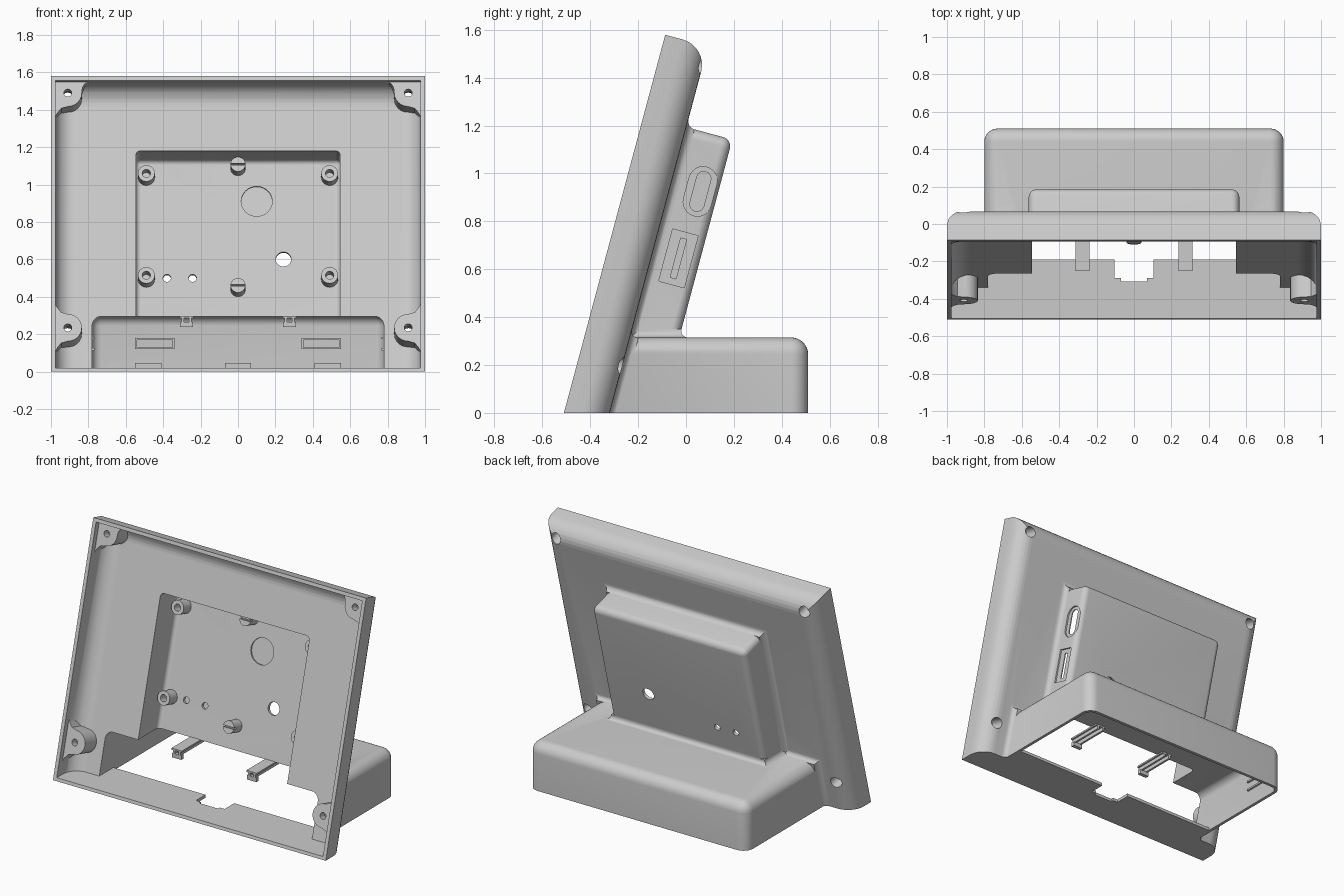
import bpy, bmesh
from math import sin, cos, pi, radians
from mathutils import Vector

if "Cube" in bpy.data.objects:
    bpy.data.objects.remove(bpy.data.objects["Cube"])

S, C = sin(radians(15)), cos(radians(15))
grey = bpy.data.materials.new("light grey plastic")
grey.use_nodes = True
grey.diffuse_color = (0.6, 0.6, 0.6, 1)
grey.node_tree.nodes["Principled BSDF"].inputs["Base Color"].default_value = (0.6, 0.6, 0.6, 1)


def tilt(x, v, w):
    """Point on the leaning panel: v runs up the slope, w runs back through it."""
    return Vector((x, -0.51 + v * S + w * C, v * C - w * S))


def level(x, w, z):
    """Point at depth w behind the panel front and at height z."""
    return tilt(x, (z + w * S) / C, w)


def loft(name, rings, bevel_edges=(), radius=0, segments=8):
    """Closed solid through matching rings of points."""
    bm = bmesh.new()
    rows = [[bm.verts.new(p) for p in ring] for ring in rings]
    n = len(rows[0])
    for a, b in zip(rows, rows[1:]):
        for i in range(n):
            j = (i + 1) % n
            bm.faces.new((a[i], a[j], b[j], b[i]))
    bm.faces.new(rows[0][::-1])
    bm.faces.new(rows[-1])
    bmesh.ops.recalc_face_normals(bm, faces=bm.faces[:])
    if bevel_edges:
        flat = rows[0] + rows[-1]
        edges = [bm.edges.get((flat[i], flat[j])) for i, j in bevel_edges]
        bmesh.ops.bevel(bm, geom=edges, offset=radius, segments=segments,
                        profile=0.5, affect='EDGES')
        bmesh.ops.recalc_face_normals(bm, faces=bm.faces[:])
    mesh = bpy.data.meshes.new(name)
    bm.to_mesh(mesh)
    bm.free()
    mesh.materials.append(grey)
    obj = bpy.data.objects.new(name, mesh)
    bpy.context.collection.objects.link(obj)
    return obj


def prism(name, half, points, bevel_edges=(), radius=0):
    """Side profile stretched across the full width."""
    rings = [[Vector((x, p.y, p.z)) for p in points] for x in (-half, half)]
    return loft(name, rings, bevel_edges, radius)


def block(name, x, y, z):
    return loft(name, [[(x[0], a, b) for a, b in ((y[0], z[0]), (y[1], z[0]), (y[1], z[1]), (y[0], z[1]))],
                       [(x[1], a, b) for a, b in ((y[0], z[0]), (y[1], z[0]), (y[1], z[1]), (y[0], z[1]))]])


def slab(name, outline, w0, w1):
    """Outline in (x, v) pushed through the panel depth."""
    return loft(name, [[tilt(x, v, w) for x, v in outline] for w in (w0, w1)])


def disc(x, v, r, w0, w1):
    return slab("disc", [(x + r * cos(i * pi / 16), v + r * sin(i * pi / 16)) for i in range(32)], w0, w1)


def combine(a, b, op):
    mod = a.modifiers.new("join", 'BOOLEAN')
    mod.operation, mod.solver, mod.object = op, 'EXACT', b
    bpy.context.view_layer.objects.active = a
    bpy.ops.object.modifier_apply(modifier=mod.name)
    bpy.data.objects.remove(b)


def cut(a, b):
    combine(a, b, 'DIFFERENCE')


def top_edges(n):
    """Back, side and upper edges of a profile with n points."""
    return [(2, 2 + n), (2, 3), (2 + n, 3 + n), (1, 2), (1 + n, 2 + n)]


def panel(name, half, top, w0, w1, z, r):
    pts = [level(0, w0, z), tilt(0, top, w0), tilt(0, top, w1), level(0, w1, z)]
    return prism(name, half, pts, top_edges(4)[:3], r)


def rear_box(name, half, top, w1, r):
    pts = [level(0, 0.1, 0.25), tilt(0, top, 0.1), tilt(0, top, w1), level(0, w1, 0.25)]
    return prism(name, half, pts, top_edges(4), r)


# Outer volumes: leaning panel, electronics box, foot
body = panel("stand_housing", 1, 1.635, 0, 0.185, 0, 0.11)
combine(body, rear_box("box", 0.563, 1.285, 0.384, 0.04), 'UNION')
foot_pts = [level(0, 0.1, 0), level(0, 0.1, 0.315), Vector((0, 0.51, 0.315)), Vector((0, 0.51, 0))]
combine(body, prism("foot", 0.8, foot_pts, top_edges(4), 0.07), 'UNION')

# Coved fillets where the volumes meet
R = 0.035
coves = [(R * (1 - sin(a)), R * (1 - cos(a))) for a in (i * pi / 12 for i in range(7))]
box_cove, foot_cove, seat_cove = [], [], []
for d, h in [(R, -0.01)] + coves:
    hx, w = 0.563 + d, 0.185 + h
    box_cove.append([level(-hx, w, 0.26), level(hx, w, 0.26),
                     tilt(hx, 1.285 + d, w), tilt(-hx, 1.285 + d, w)])
    hf = 0.8 + d
    foot_cove.append([level(-hf + 0.002, w, 0), level(hf - 0.002, w, 0),
                      level(hf - 0.002, w, 0.313 + d), level(-hf + 0.002, w, 0.313 + d)])
    z = 0.315 + h
    seat_cove.append([level(-hx, 0.17, z), level(hx, 0.17, z),
                      level(hx, 0.384 + d, z), level(-hx, 0.384 + d, z)])
for rings in (box_cove, foot_cove, seat_cove):
    combine(body, loft("cove", rings), 'UNION')

# Panel cavity, leaving the four screw bosses standing
cavity = panel("panel_cavity", 0.976, 1.612, -0.05, 0.16, 0.02, 0.1)
flare = [(0.12, -0.14), (0.068, -0.135), (0.055, -0.11), (0.035, -0.085)]
arc = [(-0.075 * sin(a), -0.075 * cos(a)) for a in (i * pi / 12 for i in range(7))]
upper = flare + arc + [(-0.078, 0.03), (-0.09, 0.05), (-0.11, 0.062), (-0.11, 0.12), (0.12, 0.12)]
lower = flare + arc + [(x, -v) for x, v in (flare + arc[:-1])[::-1]]
SCREWS = [(side, v, shape) for side in (-1, 1) for v, shape in ((1.552, upper), (0.253, lower))]
for side, v, shape in SCREWS:
    cut(cavity, slab("boss", [(side * (0.91 + a), v + b) for a, b in shape], 0.036, 0.3))
cut(body, cavity)

# Box cavity, leaving board standoffs and two slotted pegs
cavity = rear_box("box_cavity", 0.546, 1.265, 0.364, 0.025)
STANDOFFS = [(x, v) for x in (-0.49, 0.49) for v in (1.173, 0.609)]
PEGS = [(0, 1.222), (0, 0.552)]
for x, v in STANDOFFS:
    cut(cavity, disc(x, v, 0.045, 0.282, 0.4))
for x, v in PEGS:
    cut(cavity, disc(x, v, 0.04, 0.277, 0.4))
cut(body, cavity)

# Foot cavity, open underneath behind a front floor strip
foot_in = [level(0, 0.1, 0.02), level(0, 0.1, 0.295), Vector((0, 0.49, 0.295)),
           Vector((0, 0.49, -0.1)), Vector((0, -0.19, -0.1)), Vector((0, -0.19, 0.02))]
cut(body, prism("foot_cavity", 0.78, foot_in, top_edges(6), 0.05))
cut(body, block("floor_notch", (-0.105, 0.105), (-0.29, -0.1), (-0.1, 0.1)))
cut(body, block("floor_notch_step", (-0.07, 0.07), (-0.308, -0.1), (-0.1, 0.1)))

# Screw holes with counterbores from behind
for side, v, shape in SCREWS:
    cut(body, disc(side * 0.91, v, 0.021, 0, 0.12))
    cut(body, disc(side * 0.91, v, 0.036, 0.09, 0.3))
for x, v in STANDOFFS:
    cut(body, disc(x, v, 0.022, 0.25, 0.35))
for x, v in PEGS:
    cut(body, slab("slot", [(x - 0.06, v - 0.005), (x + 0.06, v - 0.005),
                            (x + 0.06, v + 0.005), (x - 0.06, v + 0.005)], 0.25, 0.3))

# Openings and the blind round recess in the box back
for x, v, r, w1 in ((0.243, 0.719, 0.041, 0.5), (-0.243, 0.615, 0.021, 0.5),
                    (-0.38, 0.615, 0.021, 0.5), (0.1, 1.04, 0.083, 0.374)):
    cut(body, disc(x, v, r, 0.3, w1))


# Side ports: shallow recess plus through slot
def port(v, w, length, width, x0, rounded):
    r, h = width / 2, length / 2
    if rounded:
        pts = [(v + (h - r) * (1 if i < 13 else -1) + r * sin(a), w + r * cos(a))
               for i, a in ((i, (i if i < 13 else i - 1) * pi / 12) for i in range(26))]
    else:
        pts = [(v - h, w - r), (v + h, w - r), (v + h, w + r), (v - h, w + r)]
    cut(body, loft("port", [[tilt(x, a, b) for a, b in pts] for x in (x0, 0.7)]))


port(1.041, 0.311, 0.21, 0.12, 0.553, True)
port(1.041, 0.311, 0.17, 0.06, 0.5, True)
port(0.747, 0.295, 0.225, 0.11, 0.553, False)
port(0.747, 0.295, 0.17, 0.025, 0.5, False)

# Clip arms reaching forward from the foot ceiling
for side, label in ((1, "left"), (-1, "right")):
    x = side * 0.275
    block(label + "_clip_arm", (x - 0.038, x + 0.038), (-0.25, 0.0), (0.286, 0.297))
    for dx in (-0.02, 0.02):
        block(label + "_clip_rib", (x + dx - 0.007, x + dx + 0.007), (-0.25, 0.0), (0.262, 0.288))
    block(label + "_clip_hook", (x - 0.034, x + 0.034), (-0.25, -0.225), (0.237, 0.265))

    # Raised frame on the inner back wall
    x = side * 0.445
    for z in (0.125, 0.175):
        block(label + "_frame_bar", (x - 0.105, x + 0.105), (0.475, 0.495), (z - 0.005, z + 0.005))
    for dx in (-0.1, 0.1):
        block(label + "_frame_end", (x + dx - 0.005, x + dx + 0.005), (0.475, 0.495), (0.125, 0.175))
    for z in (0.12, 0.18):
        block(label + "_side_rib", sorted((side * 0.768, side * 0.785)), (0.2, 0.42), (z - 0.006, z + 0.006))

# Chamfered lip and tabs along the lower back wall
lip = [(-0.71, 0.02), (0.71, 0.02), (0.68, 0.055), (-0.68, 0.055)]
loft("lower_lip", [[(x, y, z) for x, z in lip] for y in (0.482, 0.495)])
for x in (-0.48, 0, 0.48):
    block("lower_tab", (x - 0.07, x + 0.07), (0.472, 0.49), (0.02, 0.047))

# Smooth the rounded housing, keeping its edges crisp
bpy.ops.object.select_all(action='DESELECT')
body.select_set(True)
bpy.context.view_layer.objects.active = body
bpy.ops.object.shade_smooth_by_angle(angle=radians(30))
